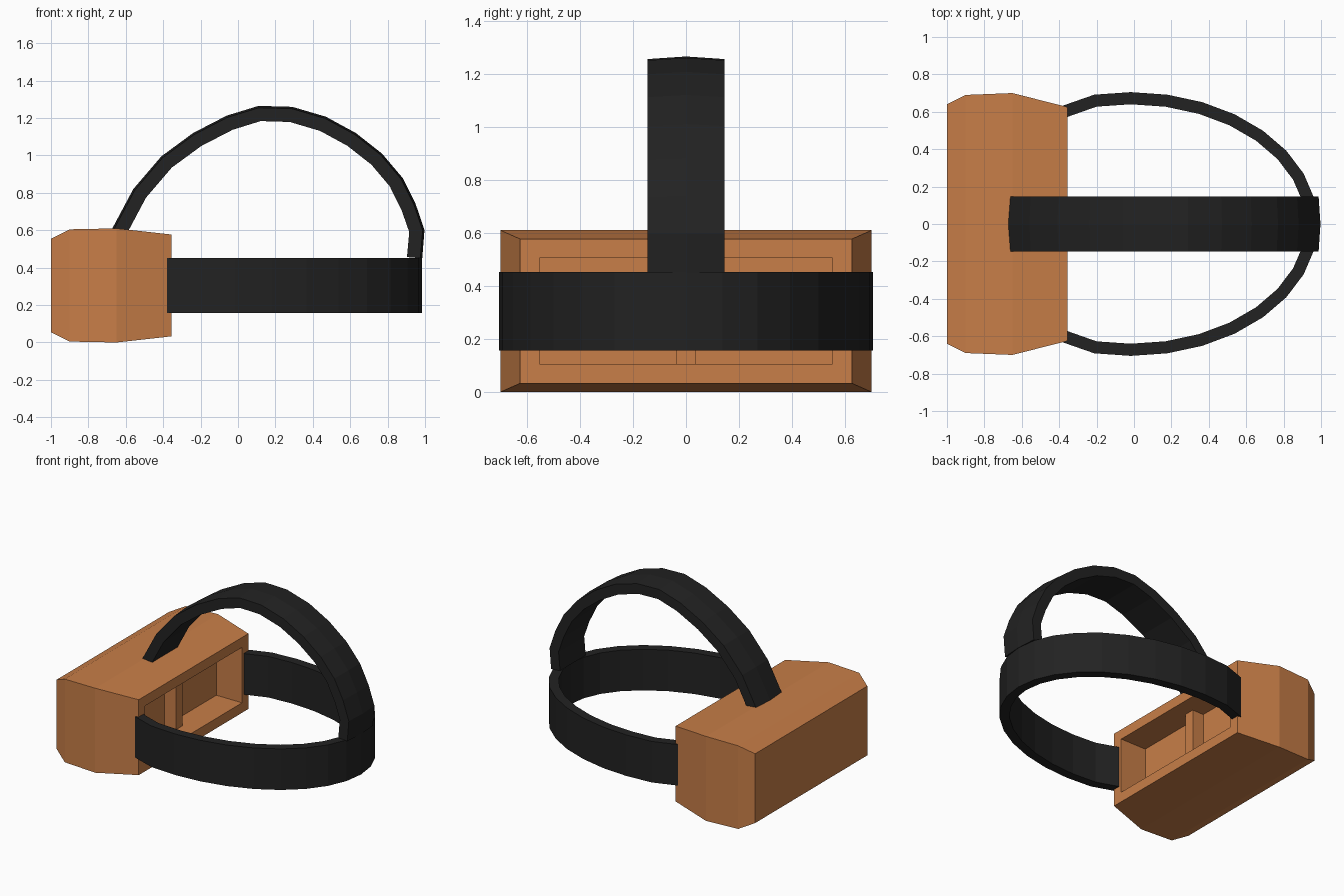
import bpy, bmesh, math
from mathutils import Vector

if "Cube" in bpy.data.objects:
    bpy.data.objects.remove(bpy.data.objects["Cube"])


def material(name, rgb):
    m = bpy.data.materials.new(name)
    m.diffuse_color = (*rgb, 1)
    m.use_nodes = True
    m.node_tree.nodes["Principled BSDF"].inputs["Base Color"].default_value = m.diffuse_color
    return m


SHELL = material("shell_orange", (0.58, 0.21, 0.065))
BLACK = material("strap_black", (0.016, 0.016, 0.016))


def loft(name, rings, mat):
    """Skin a list of equal-length point rings and cap both ends."""
    bm = bmesh.new()
    vs = [[bm.verts.new(p) for p in ring] for ring in rings]
    n = len(rings[0])
    for a, b in zip(vs, vs[1:]):
        for i in range(n):
            j = (i + 1) % n
            bm.faces.new((a[i], a[j], b[j], b[i]))
    bm.faces.new(vs[0])
    bm.faces.new(vs[-1])
    bmesh.ops.recalc_face_normals(bm, faces=bm.faces)
    me = bpy.data.meshes.new(name)
    bm.to_mesh(me)
    bm.free()
    me.materials.append(mat)
    ob = bpy.data.objects.new(name, me)
    bpy.context.collection.objects.link(ob)
    return ob


def rect(x, half_y, z0, z1):
    return [(x, -half_y, z0), (x, half_y, z0), (x, half_y, z1), (x, -half_y, z1)]


def normals(path):
    """Inward 2D normals (right-hand side of the path direction)."""
    out = []
    for i in range(len(path)):
        d = path[min(i + 1, len(path) - 1)] - path[max(i - 1, 0)]
        out.append(Vector((d.y, -d.x)).normalized())
    return out


# Headset shell: outer sections front to rear, then back into the eye recess
loft("headset_shell", [
    rect(-1.0, 0.64, 0.055, 0.555),
    rect(-0.9, 0.69, 0.005, 0.605),
    rect(-0.65, 0.70, 0.0, 0.61),
    rect(-0.355, 0.625, 0.033, 0.577),
    rect(-0.355, 0.553, 0.105, 0.505),
    rect(-0.465, 0.553, 0.105, 0.505),
    rect(-0.56, 0.553, 0.105, 0.505),
], SHELL)

# Divider between the two eye pockets
loft("eye_divider", [rect(-0.57, 0.036, 0.1, 0.51), rect(-0.47, 0.036, 0.1, 0.51)], SHELL)

# Side strap: most of an ellipse around the back of the head
side = [Vector((-0.38, -0.633))]
side += [Vector((-0.017 + math.cos(math.radians(a * 11.25)), 0.705 * math.sin(math.radians(a * 11.25))))
         for a in range(-9, 10)]
side.append(Vector((-0.38, 0.633)))
rings = []
for p, n in zip(side, normals(side)):
    q = p - n * 0.065
    rings.append([(p.x, p.y, 0.157), (p.x, p.y, 0.453), (q.x, q.y, 0.453), (q.x, q.y, 0.157)])
loft("side_strap", rings, BLACK)

# Top strap: arch over the head with a slightly crowned outer face
arch = [Vector(p) for p in (
    (-0.68, 0.595), (-0.56, 0.82), (-0.41, 0.995), (-0.24, 1.12), (-0.06, 1.213),
    (0.11, 1.265), (0.29, 1.26), (0.47, 1.207), (0.63, 1.12), (0.77, 1.01),
    (0.88, 0.88), (0.95, 0.74), (0.997, 0.6), (0.985, 0.45))]
rings = []
for p, n in zip(arch, normals(arch)):
    e, q = p + n * 0.01, p + n * 0.082
    rings.append([(e.x, -0.146, e.y), (p.x, 0, p.y), (e.x, 0.146, e.y),
                  (q.x, 0.146, q.y), (q.x, -0.146, q.y)])
loft("top_strap", rings, BLACK)
